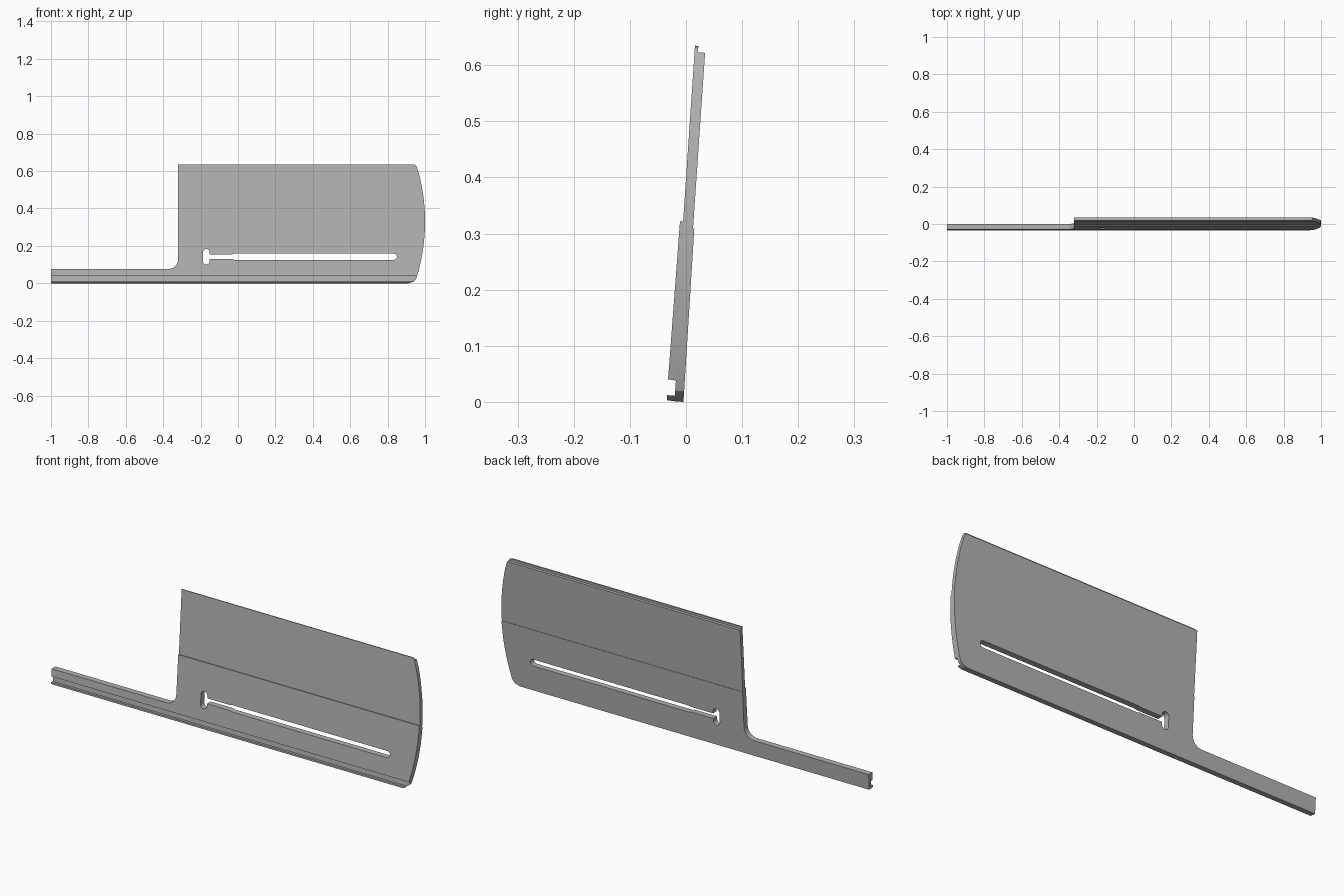
import bpy, bmesh, math
from mathutils import Vector

if "Cube" in bpy.data.objects:
    bpy.data.objects.remove(bpy.data.objects["Cube"])


def prism(name, pts, direction):
    """Closed solid: a flat outline swept along a direction."""
    bm = bmesh.new()
    face = bm.faces.new([bm.verts.new(p) for p in pts])
    ext = bmesh.ops.extrude_face_region(bm, geom=[face])
    moved = [v for v in ext["geom"] if isinstance(v, bmesh.types.BMVert)]
    bmesh.ops.translate(bm, verts=moved, vec=Vector(direction))
    bmesh.ops.recalc_face_normals(bm, faces=bm.faces[:])
    me = bpy.data.meshes.new(name)
    bm.to_mesh(me)
    bm.free()
    ob = bpy.data.objects.new(name, me)
    bpy.context.collection.objects.link(ob)
    return ob


def arc(cx, cz, r, a0, a1, n):
    out = []
    for i in range(n + 1):
        a = math.radians(a0 + (a1 - a0) * i / n)
        out.append((cx + r * math.cos(a), cz + r * math.sin(a)))
    return out


def front_cutter(name, pts):
    ob = prism(name, [(x, -0.2, z) for x, z in pts], (0, 0.4, 0))
    ob.hide_render = True
    return ob


def boolean(ob, cutter, op):
    m = ob.modifiers.new(op, 'BOOLEAN')
    m.operation = op
    m.solver = 'EXACT'
    m.object = cutter
    dg = bpy.context.evaluated_depsgraph_get()
    me = bpy.data.meshes.new_from_object(ob.evaluated_get(dg))
    ob.modifiers.clear()
    ob.data = me
    bpy.data.objects.remove(cutter)


# leaning cross-section: bottom groove, step at mid height, top tongue
profile = [(-0.034, 0.003), (-0.034, 0.012), (-0.020, 0.011), (-0.018, 0.038),
           (-0.032, 0.040), (-0.0107, 0.322), (-0.0052, 0.321), (0.016, 0.635),
           (0.022, 0.634), (0.0215, 0.623), (0.034, 0.622), (0.0125, 0.309),
           (0.0148, 0.309), (-0.0045, 0.0), (-0.020, 0.001)]
plate = prism("leaning_plate", [(-1.0, y, z) for y, z in profile], (2.0, 0, 0))

# front outline: narrow arm on the left, wide panel with a bowed right end
outline = [(-1.1, -0.05), (-1.1, 0.077)]
outline += arc(-0.372, 0.129, 0.052, -90, 0, 8)
outline += [(-0.32, 0.7), (0.938, 0.7), (0.938, 0.635), (0.949, 0.632), (0.955, 0.624)]
outline += arc(-0.02, 0.33, 1.02, 16, -16, 20)[1:-1]
outline += [(0.957, 0.036), (0.950, 0.019), (0.936, 0.007), (0.912, 0.0), (0.912, -0.05)]
boolean(plate, front_cutter("outline_cutter", outline), 'INTERSECT')

# long slot with a rounded right end, slightly narrower near its left end
slot = [(-0.17, 0.129), (-0.03, 0.129), (-0.02, 0.125)]
slot += arc(0.833, 0.1415, 0.0165, -90, 90, 8)
slot += [(-0.02, 0.158), (-0.03, 0.155), (-0.17, 0.155)]
boolean(plate, front_cutter("slot_cutter", slot), 'DIFFERENCE')

# upright keyhole at the left end of the slot
key = arc(-0.1695, 0.166, 0.0175, 0, 180, 10) + arc(-0.1695, 0.1175, 0.0175, 180, 360, 10)
boolean(plate, front_cutter("keyhole_cutter", key), 'DIFFERENCE')

mat = bpy.data.materials.new("plain grey")
mat.diffuse_color = (0.45, 0.45, 0.45, 1)
mat.use_nodes = True
mat.node_tree.nodes["Principled BSDF"].inputs["Base Color"].default_value = mat.diffuse_color
plate.data.materials.clear()
plate.data.materials.append(mat)
for p in plate.data.polygons:
    p.material_index = 0

bpy.ops.object.select_all(action='DESELECT')
plate.select_set(True)
bpy.context.view_layer.objects.active = plate
bpy.ops.object.shade_smooth_by_angle(angle=math.radians(25))
